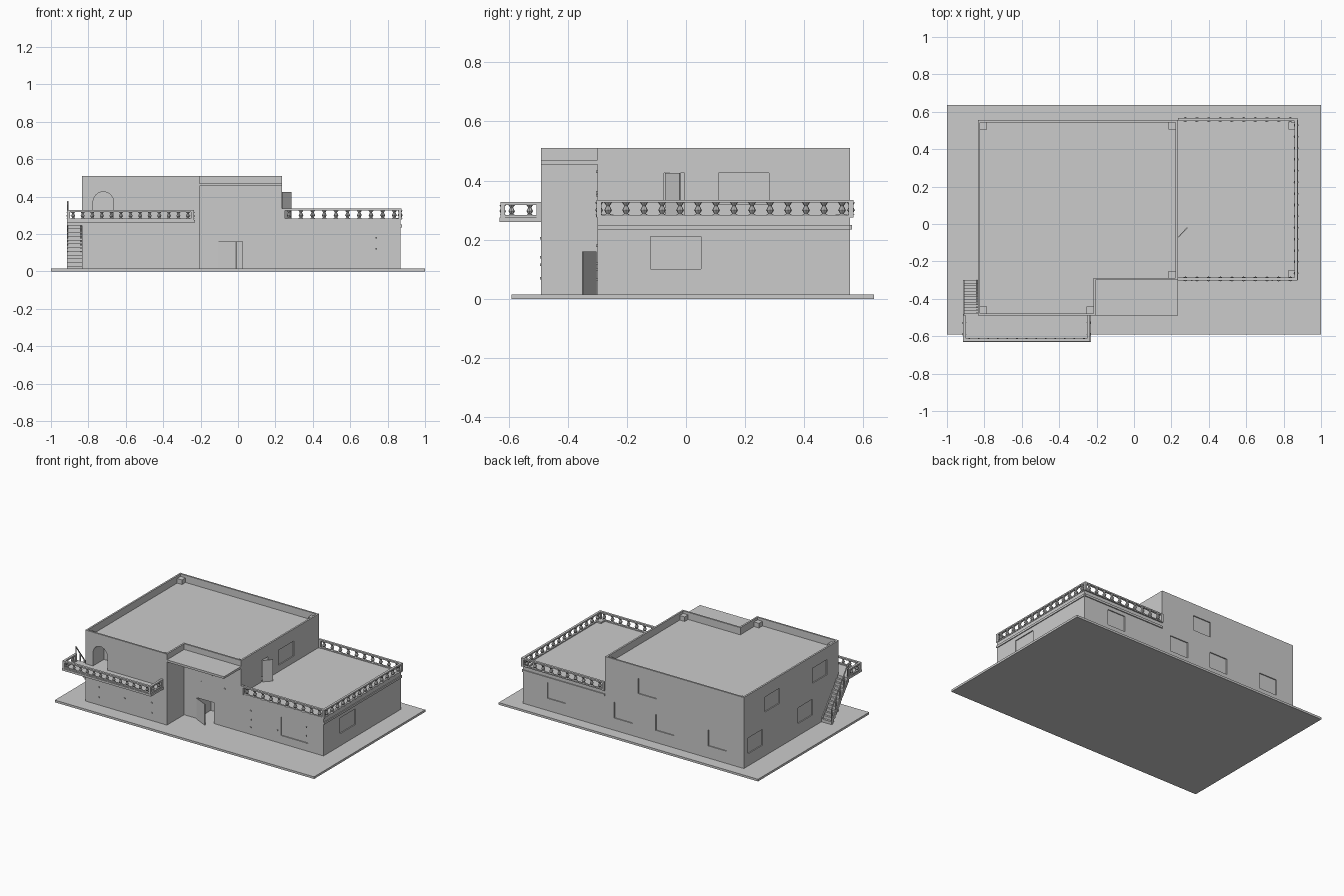
import bpy, bmesh, math
from mathutils import Vector, Matrix

if "Cube" in bpy.data.objects:
    bpy.data.objects.remove(bpy.data.objects["Cube"])

plaster = bpy.data.materials.new("plain_grey_plaster")
plaster.use_nodes = True
GREY = (0.6, 0.6, 0.6, 1)
plaster.diffuse_color = GREY
plaster.node_tree.nodes["Principled BSDF"].inputs["Base Color"].default_value = GREY


def finish(name, bm):
    bmesh.ops.recalc_face_normals(bm, faces=bm.faces)
    mesh = bpy.data.meshes.new(name)
    bm.to_mesh(mesh)
    bm.free()
    mesh.materials.append(plaster)
    ob = bpy.data.objects.new(name, mesh)
    bpy.context.collection.objects.link(ob)
    return ob


def add_box(bm, x, y, z):
    size = Matrix.Diagonal((x[1] - x[0], y[1] - y[0], z[1] - z[0], 1))
    mid = Vector((sum(x) / 2, sum(y) / 2, sum(z) / 2))
    bmesh.ops.create_cube(bm, size=1, matrix=Matrix.Translation(mid) @ size)


def add_prism(bm, points, offset):
    face = bm.faces.new([bm.verts.new(p) for p in points])
    ext = bmesh.ops.extrude_face_region(bm, geom=[face])["geom"]
    bmesh.ops.translate(bm, vec=offset, verts=[v for v in ext if isinstance(v, bmesh.types.BMVert)])


def boxes(name, items):
    bm = bmesh.new()
    for item in items:
        add_box(bm, *item)
    return finish(name, bm)


def add_bar(bm, a, b, w, h):
    # horizontal or sloping rectangular bar between two points
    a, b = Vector(a), Vector(b)
    side = (b - a).cross(Vector((0, 0, 1))).normalized() * w / 2
    up = Vector((0, 0, h))
    add_prism(bm, [a - side, a + side, a + side + up, a - side + up], b - a)


def carve(ob, cutter):
    mod = ob.modifiers.new("openings", "BOOLEAN")
    mod.object, mod.operation, mod.solver = cutter, "DIFFERENCE", "EXACT"
    bpy.context.view_layer.update()
    result = bpy.data.meshes.new_from_object(ob.evaluated_get(bpy.context.evaluated_depsgraph_get()))
    ob.modifiers.clear()
    ob.data = result
    bpy.data.objects.remove(cutter)


# Main plan: a block with a notch at the front entrance
X0, XN, X1 = -0.835, -0.205, 0.235
Y0, YN, Y1 = -0.49, -0.30, 0.555
XW, GROUND, DECK, ROOF, TOP = 0.87, 0.015, 0.275, 0.46, 0.51


def plan(inset, z):
    i = inset
    return [(X0 + i, Y0 + i, z), (XN - i, Y0 + i, z), (XN - i, YN + i, z),
            (X1 - i, YN + i, z), (X1 - i, Y1 - i, z), (X0 + i, Y1 - i, z)]


boxes("ground_slab", [((-1, 1), (-0.59, 0.635), (0, GROUND))])
bm = bmesh.new()
add_prism(bm, plan(0, GROUND), Vector((0, 0, TOP - GROUND)))
main_block = finish("main_block", bm)
wing = boxes("side_wing", [((X1, XW), (YN, Y1), (GROUND, DECK))])

# Roof well, doorways and shallow windows cut into the walls
cut = bmesh.new()
add_prism(cut, plan(0.012, ROOF), Vector((0, 0, 0.1)))
add_box(cut, (-0.105, 0.025), (YN - 0.05, YN + 0.15), (GROUND, 0.16))
add_box(cut, (X1 - 0.12, X1 + 0.05), (-0.075, -0.005), (DECK, 0.425))
arch = [(-0.775, Y0 - 0.05, DECK), (-0.665, Y0 - 0.05, DECK)]
for k in range(13):
    a = math.pi * k / 12
    arch.append((-0.72 + 0.055 * math.cos(a), Y0 - 0.05, 0.37 + 0.055 * math.sin(a)))
add_prism(cut, arch, Vector((0, 0.17, 0)))
D = 0.007
LOW, HIGH = (0.10, 0.21), (0.32, 0.425)
for y, z in ((0.24, HIGH), (-0.28, HIGH), (0.43, LOW), (-0.12, LOW)):
    add_box(cut, (X0 - 0.05, X0 + D), (y - 0.08, y + 0.08), z)
for x, z in ((0.095, LOW), (-0.225, LOW), (-0.63, LOW), (-0.09, HIGH)):
    add_box(cut, (x - 0.07, x + 0.07), (Y1 - D, Y1 + 0.05), z)
add_box(cut, (X1 - D, X1 + 0.05), (0.11, 0.28), HIGH)
carve(main_block, finish("main_cutter", cut))

cut = bmesh.new()
add_box(cut, (XW - D, XW + 0.05), (-0.12, 0.05), LOW)
add_box(cut, (0.54, 0.75), (YN - 0.05, YN + D), (0.07, 0.2))
add_box(cut, (0.54, 0.68), (Y1 - D, Y1 + 0.05), LOW)
carve(wing, finish("wing_cutter", cut))

# Roof corner blocks, entrance canopy and wall ledges
S = 0.02
boxes("roof_corner_blocks", [((x - S, x + S), (y - S, y + S), (ROOF, 0.492)) for x, y in
      ((-0.805, 0.525), (0.205, 0.525), (0.205, -0.27), (-0.235, -0.46), (-0.805, -0.46))])
boxes("deck_corner_blocks", [((0.827, 0.865), (y - S, y + S), (DECK, 0.285)) for y in (0.525, -0.265)])
boxes("entrance_canopy", [((XN, X1), (Y0, YN), (0.455, 0.47))])
boxes("wing_ledge", [((XW, 0.876), (YN, Y1), (0.235, 0.25)),
                     ((X1, XW), (Y1, 0.562), (0.235, 0.25))])

# Open doors
for name, a, b, z, h in (("front_door", (-0.105, -0.305), (-0.01, -0.35), GROUND, 0.145),
                         ("deck_door", (0.237, -0.07), (0.285, -0.02), DECK, 0.15)):
    bm = bmesh.new()
    add_bar(bm, (*a, z), (*b, z), 0.005, h)
    finish(name, bm)


# Turned balusters between a base and a hand rail
def add_baluster(bm, x, y, z, r, h):
    rings = []
    for radius, level in ((1, 0), (0.5, 0.12), (1, 0.4), (0.45, 0.75), (1, 1)):
        rings.append([bm.verts.new((x + r * radius * math.cos(k * math.tau / 8),
                                    y + r * radius * math.sin(k * math.tau / 8),
                                    z + h * level)) for k in range(8)])
    for lo, hi in zip(rings, rings[1:]):
        for k in range(8):
            bm.faces.new((lo[k], lo[k - 1], hi[k - 1], hi[k]))


def balustrade(name, corners, z, height, spacing, r):
    bm = bmesh.new()
    for a, b in zip(corners, corners[1:]):
        a, b = Vector((*a, z)), Vector((*b, z))
        rail = Vector((0, 0, height - 0.01))
        add_bar(bm, a, b, 0.012, 0.008)
        add_bar(bm, a + rail, b + rail, 0.016, 0.01)
        n = max(2, round((b - a).length / spacing))
        for k in range(n):
            p = a.lerp(b, (k + 0.5) / n)
            add_baluster(bm, p.x, p.y, z + 0.008, r, height - 0.018)
    for x, y in corners:
        add_box(bm, (x - 0.008, x + 0.008), (y - 0.008, y + 0.008), (z, z + height))
    finish(name, bm)


balustrade("deck_balustrade", [(0.243, -0.294), (0.867, -0.294), (0.867, 0.558), (0.243, 0.558)],
           DECK, 0.06, 0.06, 0.013)

# Front balcony
boxes("balcony_slab", [((-0.915, -0.23), (-0.63, Y0), (0.26, DECK))])
balustrade("balcony_balustrade", [(-0.907, -0.498), (-0.907, -0.62), (-0.242, -0.62), (-0.242, -0.498)],
           DECK, 0.052, 0.05, 0.011)

# Outside stair climbing to the balcony
N = 13
RISE, RUN = (DECK - GROUND) / N, 0.19 / N
steps = []
for k in range(N):
    y, z = -0.30 - k * RUN, GROUND + (k + 1) * RISE
    steps.append(((-0.913, X0), (y - RUN, y), (max(GROUND, z - 0.03), z)))
boxes("stair_steps", steps)

bm = bmesh.new()
for x in (-0.911, -0.839):
    add_bar(bm, (x, -0.30, GROUND), (x, -0.49, 0.245), 0.006, 0.03)
add_bar(bm, (-0.911, -0.30, 0.115), (-0.911, -0.485, 0.367), 0.007, 0.008)
for k in range(5):
    y, z = -0.303 - k * 0.045, GROUND + 0.0615 * k
    add_box(bm, (-0.914, -0.908), (y - 0.003, y + 0.003), (z, z + 0.105))
finish("stair_railing", bm)

# Small wall studs in columns beside the front windows
studs = []
for xs, y, zs, mid in (((-0.73, -0.32), Y0, (0.07, 0.14, 0.205), (-0.53, 0.115)),
                       ((0.31, 0.74), YN, (0.065, 0.12, 0.18), (0.515, 0.10)),
                       ((-0.07, 0.11), YN, (0.28, 0.36, 0.43), (0.01, 0.35))):
    for x, z in [(x, z) for x in xs for z in zs] + [mid]:
        studs.append(((x - 0.004, x + 0.004), (y - 0.004, y), (z - 0.004, z + 0.004)))
boxes("wall_studs", studs)
